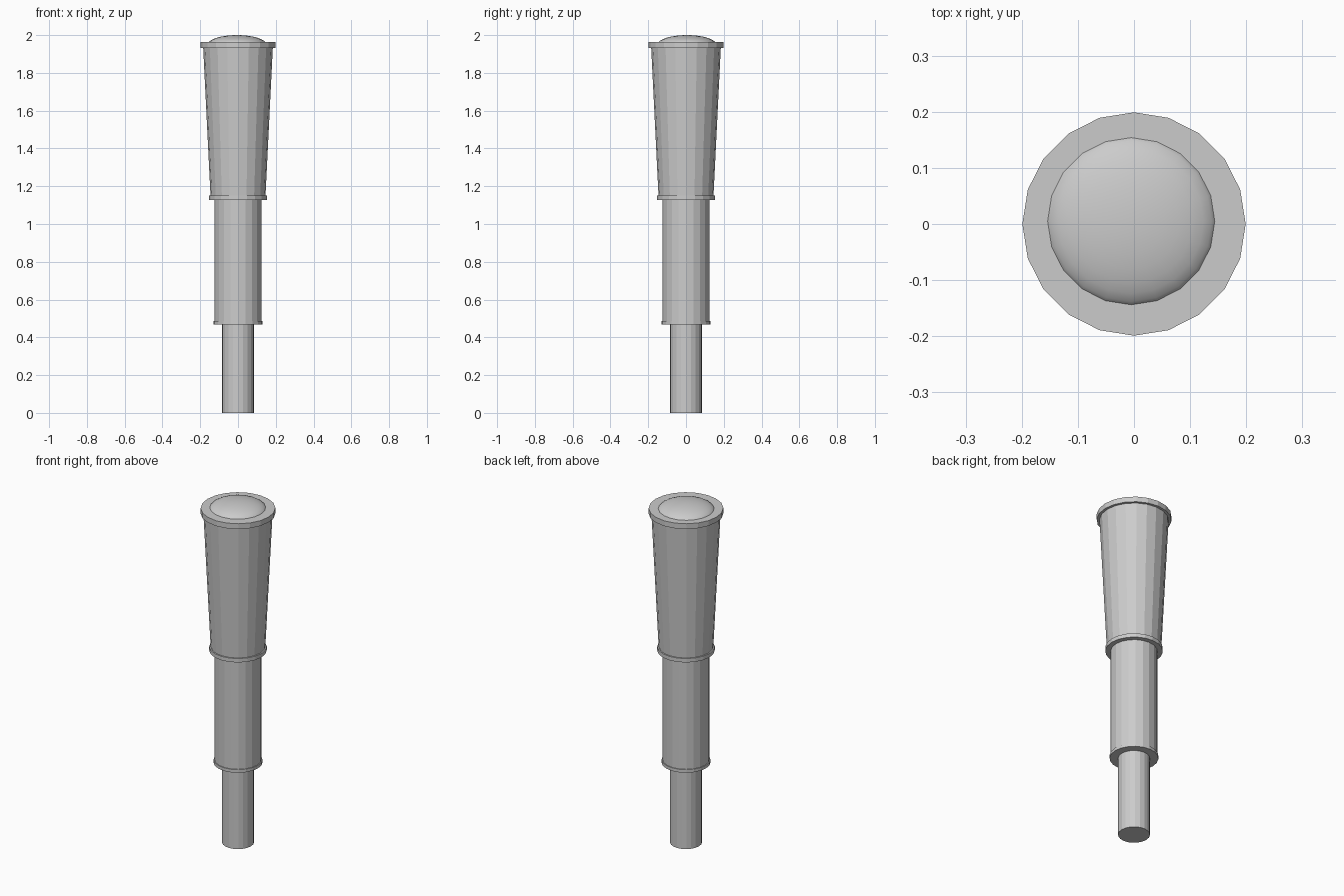
import bpy, bmesh, math

if "Cube" in bpy.data.objects:
    bpy.data.objects.remove(bpy.data.objects["Cube"])

SIDES = 20


def lathe(name, profile, smooth=False, offset=(0, 0)):
    """Revolve (radius, z) points around z; ends with radius are capped."""
    bm = bmesh.new()
    rings = []
    for r, z in profile:
        if r == 0:
            rings.append([bm.verts.new((0, 0, z))] * SIDES)
        else:
            rings.append([bm.verts.new((r * math.cos(2 * math.pi * i / SIDES),
                                        r * math.sin(2 * math.pi * i / SIDES), z))
                          for i in range(SIDES)])
    for a, b in zip(rings, rings[1:]):
        for i in range(SIDES):
            j = (i + 1) % SIDES
            bm.faces.new(list(dict.fromkeys((a[i], a[j], b[j], b[i]))))
    if profile[0][0]:
        bm.faces.new(rings[0][::-1])
    if profile[-1][0]:
        bm.faces.new(rings[-1])
    for f in bm.faces:
        f.smooth = smooth
    mesh = bpy.data.meshes.new(name)
    bm.to_mesh(mesh)
    bm.free()
    obj = bpy.data.objects.new(name, mesh)
    obj.location = (offset[0], offset[1], 0)
    bpy.context.collection.objects.link(obj)
    return obj


# Three telescoping tubes, the largest one flaring upward
lathe("eyepiece_tube", [(0.085, 0), (0.085, 0.478)])
lathe("middle_tube", [(0.125, 0.478), (0.125, 1.138)])
lathe("main_tube", [(0.145, 1.138), (0.185, 1.947)])

# Collars at the lower tube ends and the wide front rim
for name, radius, z0, z1 in (("lower_collar", 0.13, 0.469, 0.487),
                             ("upper_collar", 0.153, 1.127, 1.15),
                             ("front_rim", 0.199, 1.932, 1.963)):
    lathe(name, [(radius, z0), (radius, z1)])

# Shallow domed lens, set slightly off centre
STEPS = 8
dome = [(0.155 * math.cos(math.pi / 2 * k / STEPS),
         1.95 + 0.05 * math.sin(math.pi / 2 * k / STEPS)) for k in range(STEPS)]
lathe("lens", dome + [(0, 2.0)], smooth=True, offset=(-0.005, 0.005))
